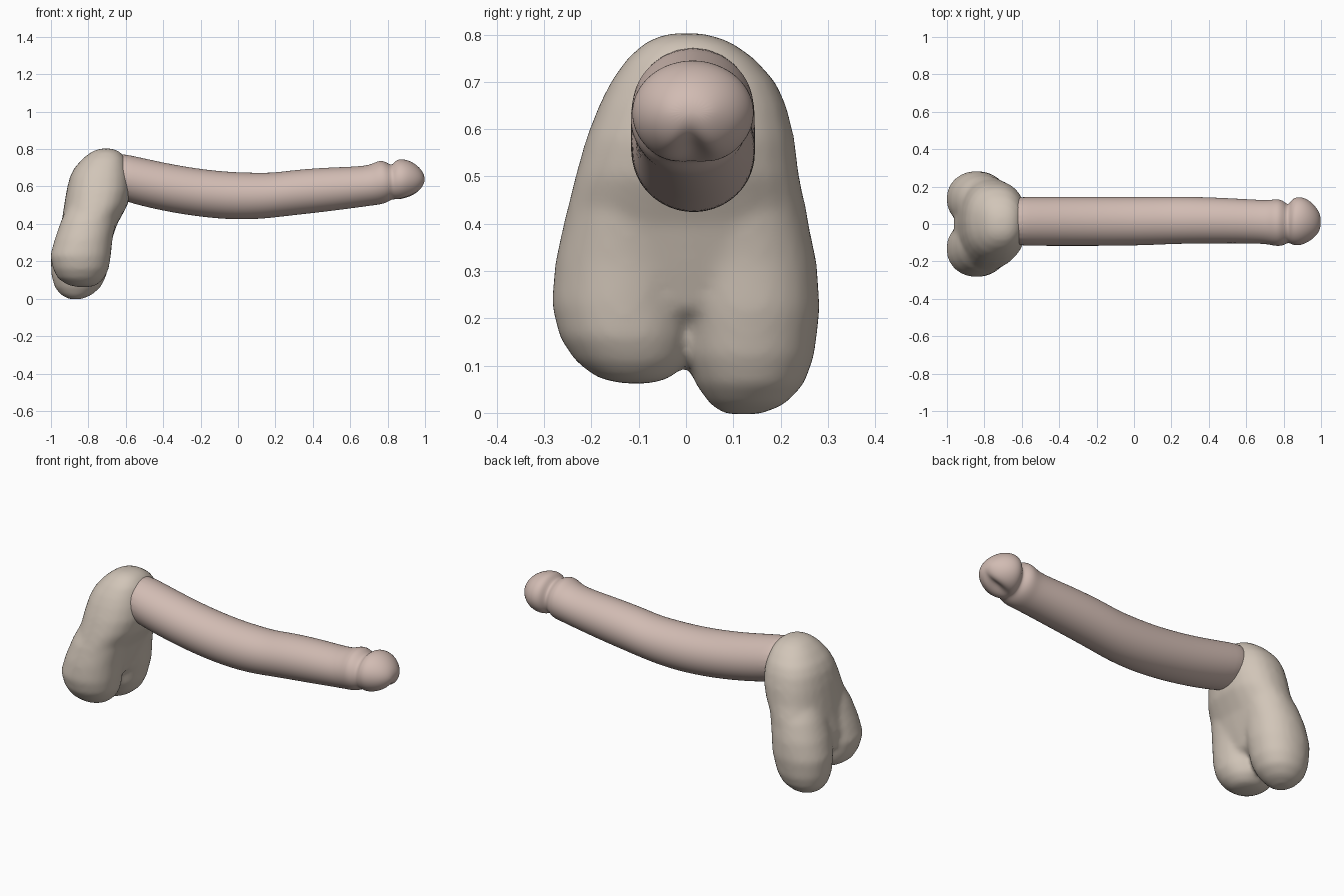
import bpy, bmesh
from math import cos, sin, pi, exp


def material(name, col):
    m = bpy.data.materials.new(name)
    m.diffuse_color = (*col, 1)
    return m


def loft(bm, rings, axis, n=24, p=1.0, groove=None):
    """Skin closed rings (t, a0, a1, b0, b1) stacked along x or z."""
    loops = []
    for t, a0, a1, b0, b1 in rings:
        loop = []
        for i in range(n):
            w = 2 * pi * i / n
            c, s = cos(w), sin(w)
            c = abs(c) ** p * (1 if c > 0 else -1)
            s = abs(s) ** p * (1 if s > 0 else -1)
            a = (a0 + a1) / 2 + c * (a1 - a0) / 2
            b = (b0 + b1) / 2 + s * (b1 - b0) / 2
            if groove and s < 0:
                b += groove(t, a)
            loop.append(bm.verts.new((t, a, b) if axis == 'x' else (a, b, t)))
        loops.append(loop)
    for l0, l1 in zip(loops, loops[1:]):
        for i in range(n):
            j = (i + 1) % n
            bm.faces.new((l0[i], l0[j], l1[j], l1[i]))
    bm.faces.new(loops[0][::-1])
    bm.faces.new(loops[-1])


def finish(name, bm, mat):
    bmesh.ops.recalc_face_normals(bm, faces=bm.faces)
    me = bpy.data.meshes.new(name)
    bm.to_mesh(me)
    bm.free()
    for f in me.polygons:
        f.use_smooth = True
    ob = bpy.data.objects.new(name, me)
    bpy.context.collection.objects.link(ob)
    me.materials.append(mat)
    return ob


# Curved shaft, collar and rounded tip: x, y range, z range
shaft_rings = [
    (-.68, -.11, .14, .55, .785), (-.58, -.118, .147, .51, .77),
    (-.35, -.118, .147, .457, .716), (-.10, -.118, .147, .424, .68),
    (.08, -.114, .147, .422, .674), (.20, -.108, .147, .434, .674),
    (.30, -.106, .147, .446, .69), (.50, -.104, .140, .468, .704),
    (.69, -.105, .128, .494, .708), (.735, -.114, .13, .50, .732),
    (.77, -.12, .135, .505, .742), (.80, -.115, .125, .515, .726),
    (.825, -.098, .098, .53, .712), (.845, -.112, .136, .522, .745),
    (.88, -.118, .148, .522, .748), (.92, -.104, .138, .533, .738),
    (.96, -.078, .108, .555, .713), (.988, -.045, .068, .59, .68),
    (.998, -.015, .04, .62, .65)]


def cleft(t, y):
    return .045 * exp(-((y - .012) / .028) ** 2) * exp(-((t - .92) / .06) ** 2)


bm = bmesh.new()
loft(bm, shaft_rings, 'x', groove=cleft)
shaft = finish("shaft", bm, material("pink", (.64, .50, .45)))
sub = shaft.modifiers.new("smooth", 'SUBSURF')
sub.levels = sub.render_levels = 2

# Base: upper body plus two hanging lobes, fused: z, x range, y range
body_rings = [
    (.17, -.88, -.78, -.10, .10), (.22, -.955, -.71, -.18, .18),
    (.30, -.965, -.68, -.255, .255), (.40, -.945, -.645, -.26, .262),
    (.50, -.93, -.59, -.235, .24), (.58, -.917, -.572, -.212, .23),
    (.65, -.90, -.575, -.185, .213), (.70, -.875, -.585, -.16, .19),
    (.75, -.83, -.60, -.125, .145), (.785, -.785, -.63, -.085, .095),
    (.803, -.74, -.67, -.04, .04)]
left_rings = [
    (.062, -.86, -.79, -.14, -.07), (.075, -.915, -.75, -.19, -.03),
    (.11, -.965, -.715, -.235, .005), (.16, -.99, -.69, -.268, .015),
    (.23, -1.005, -.68, -.285, .02), (.32, -.98, -.67, -.277, .03),
    (.42, -.945, -.65, -.255, .03), (.52, -.90, -.63, -.21, .02)]
right_rings = [
    (-.003, -.90, -.84, .08, .16), (.018, -.945, -.785, .05, .21),
    (.06, -.98, -.735, .02, .25), (.12, -.997, -.705, -.005, .272),
    (.22, -1.003, -.68, -.015, .284), (.32, -.98, -.67, -.03, .277),
    (.42, -.945, -.65, -.03, .255), (.52, -.90, -.63, -.02, .21)]

bm = bmesh.new()
loft(bm, body_rings, 'z', p=.88)
loft(bm, left_rings, 'z', p=.95)
loft(bm, right_rings, 'z', p=.95)
base = finish("base", bm, material("tan", (.64, .56, .48)))
rem = base.modifiers.new("fuse", 'REMESH')
rem.mode = 'VOXEL'
rem.voxel_size = .012
rem.use_smooth_shade = True
sm = base.modifiers.new("soften", 'SMOOTH')
sm.factor = .5
sm.iterations = 14
